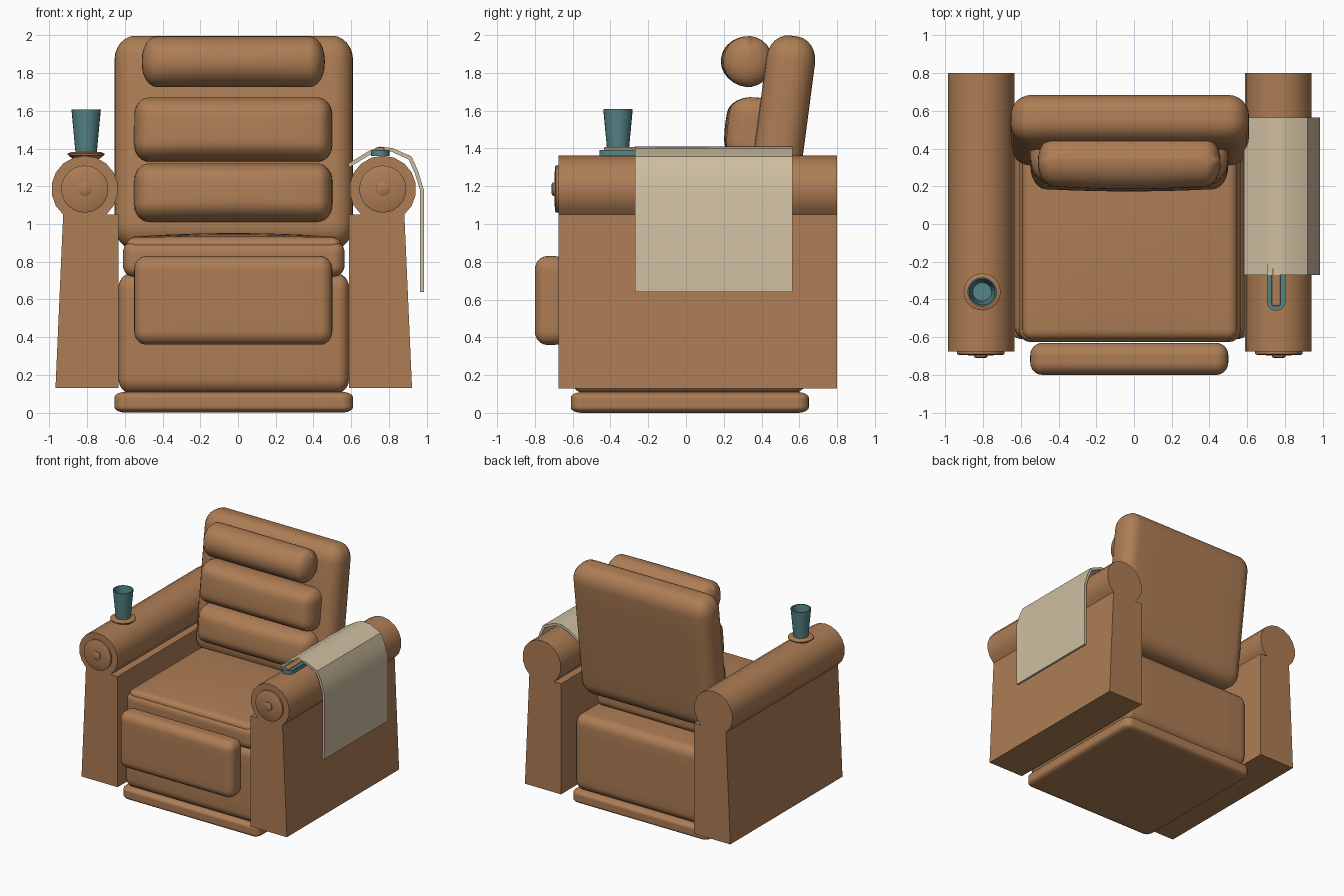
import bpy, bmesh, math
from mathutils import Vector

if "Cube" in bpy.data.objects:
    bpy.data.objects.remove(bpy.data.objects["Cube"])

CX = -0.0225          # centre line of the chair


def material(name, rgb):
    m = bpy.data.materials.new(name)
    m.diffuse_color = (*rgb, 1)
    m.use_nodes = True
    m.node_tree.nodes["Principled BSDF"].inputs["Base Color"].default_value = m.diffuse_color
    return m


LEATHER = material("tan leather", (0.42, 0.205, 0.09))
TEAL = material("teal", (0.09, 0.235, 0.245))
CLOTH = material("cream cloth", (0.62, 0.52, 0.355))


def finish(name, bm, mat, angle=35):
    bmesh.ops.recalc_face_normals(bm, faces=bm.faces)
    me = bpy.data.meshes.new(name)
    bm.to_mesh(me)
    bm.free()
    ob = bpy.data.objects.new(name, me)
    bpy.context.collection.objects.link(ob)
    me.materials.append(mat)
    bpy.ops.object.select_all(action='DESELECT')
    ob.select_set(True)
    bpy.context.view_layer.objects.active = ob
    bpy.ops.object.shade_smooth_by_angle(angle=math.radians(angle))
    return ob


def cushion(name, lo, hi, r, bulge=(0, 0, 0), lean=0):
    """Rounded box with a corner radius per axis; bulge domes the face on that side."""
    lo, hi = Vector(lo), Vector(hi)
    half, mid = (hi - lo) / 2, (hi + lo) / 2
    bm = bmesh.new()
    bmesh.ops.create_cube(bm, size=2)
    bmesh.ops.subdivide_edges(bm, edges=bm.edges, cuts=11, use_grid_fill=True)
    for v in bm.verts:
        c = v.co.copy()
        core, d = Vector(), Vector()
        for i in range(3):
            a, s = abs(c[i]), math.copysign(1, c[i])
            core[i] = s * min(a * 2, 1) * (half[i] - r[i])
            d[i] = s * math.tan(max(0, a * 2 - 1) * math.pi / 4)
        d.normalize()
        p = core + Vector(d[i] * r[i] for i in range(3))
        for i in range(3):
            if bulge[i] and p[i] * bulge[i] > 0:
                j, k = (i + 1) % 3, (i + 2) % 3
                p[i] += bulge[i] * (1 - (p[j] / half[j]) ** 2) * (1 - (p[k] / half[k]) ** 2)
        v.co = p
    ob = finish(name, bm, LEATHER, 50)
    ob.location = mid
    ob.rotation_euler.x = -math.radians(lean)
    return ob


def extrude_profile(name, pts, y0, y1, mat):
    """Extrude an (x, z) outline along y."""
    bm = bmesh.new()
    f = bm.faces.new([bm.verts.new((x, y0, z)) for x, z in pts])
    ext = bmesh.ops.extrude_face_region(bm, geom=[f])
    for v in ext["geom"]:
        if isinstance(v, bmesh.types.BMVert):
            v.co.y = y1
    return finish(name, bm, mat)


def lathe(name, profile, origin, mat, forward=False, n=24):
    """Revolve an (r, h) profile about z, or about -y when forward is set."""
    bm = bmesh.new()
    rings = []
    for r, h in profile:
        ring = []
        for k in range(n):
            t = 2 * math.pi * k / n
            x, y = r * math.cos(t), r * math.sin(t)
            p = Vector((x, -h, y)) if forward else Vector((x, y, h))
            ring.append(bm.verts.new(p + Vector(origin)))
        rings.append(ring)
    for a, b in zip(rings, rings[1:]):
        for k in range(n):
            bm.faces.new((a[k], a[(k + 1) % n], b[(k + 1) % n], b[k]))
    bm.faces.new(rings[0])
    bm.faces.new(rings[-1])
    return finish(name, bm, mat)


# Plinth, body, seat and footrest
cushion("plinth", (-0.655, -0.61, 0.0), (0.61, 0.65, 0.11), (0.06, 0.06, 0.03))
cushion("body", (-0.635, -0.61, 0.105), (0.59, 0.64, 0.735), (0.06, 0.07, 0.08))
cushion("seat_cushion", (-0.61, -0.625, 0.72), (0.565, 0.40, 0.91), (0.06, 0.06, 0.06))
cushion("seat_top", (-0.59, -0.61, 0.84), (0.545, 0.40, 0.93), (0.05, 0.05, 0.035), (0, 0, 0.022))
cushion("footrest", (-0.55, -0.80, 0.36), (0.50, -0.63, 0.83), (0.065, 0.065, 0.07))

# Leaning back with its pillows
cushion("backrest", (-0.655, 0.367, 0.862), (0.61, 0.627, 2.0), (0.11, 0.11, 0.13), lean=7.5)
cushion("lower_back_pillow", (-0.55, 0.195, 1.01), (0.50, 0.47, 1.32), (0.08, 0.12, 0.09), (0, -0.02, 0), 6)
cushion("middle_back_pillow", (-0.55, 0.225, 1.33), (0.50, 0.50, 1.67), (0.08, 0.12, 0.09), (0, -0.02, 0), 6)
cushion("headrest", (-0.51, 0.205, 1.725), (0.46, 0.455, 1.995), (0.08, 0.125, 0.125), (0, -0.02, 0), 6)

# Arms: tapered panel with a rolled top, and a turned button on the front
R, ZC, AX = 0.177, 1.185, 0.79
for side, word in ((-1, "left"), (1, "right")):
    pts = [(0.945, 0.13), (0.612, 0.13), (0.612, 1.05)]
    for k in range(15):
        a = math.radians(229.7 - 279.4 * k / 14)
        pts.append((AX + R * math.cos(a), ZC + R * math.sin(a)))
    extrude_profile(word + "_arm", [(CX + side * x, z) for x, z in pts], -0.675, 0.80, LEATHER)
    lathe(word + "_arm_button",
          [(0.125, -0.01), (0.125, 0.014), (0.115, 0.019), (0.036, 0.022), (0.036, 0.03), (0.025, 0.036)],
          (CX + side * AX, -0.675, ZC), LEATHER, forward=True)

# Cup on a coaster
lathe("coaster", [(0.06, -0.02), (0.085, 0.0), (0.098, 0.01), (0.098, 0.016), (0.075, 0.026)],
      (-0.805, -0.36, 1.357), LEATHER)
lathe("cup", [(0.056, 0.0), (0.078, 0.235), (0.07, 0.235), (0.05, 0.02)],
      (-0.805, -0.36, 1.373), TEAL)

# Throw draped over the right arm
outer = [(0.582, 1.318), (0.69, 1.385), (0.75, 1.41), (0.82, 1.402), (0.92, 1.358),
         (0.955, 1.28), (0.985, 1.18), (0.985, 0.64)]
inner = [(0.965, 0.64), (0.965, 1.18), (0.937, 1.27), (0.905, 1.342), (0.815, 1.383),
         (0.755, 1.39), (0.70, 1.367), (0.59, 1.30)]
extrude_profile("throw", outer + inner, -0.27, 0.565, CLOTH)

# Remote control: capsule-shaped case with a raised strip
bm = bmesh.new()
ring = []
for k in range(16):
    a = 2 * math.pi * (k + 0.5) / 16
    ring.append(bm.verts.new((0.753 + 0.05 * math.cos(a),
                              -0.32 + math.copysign(0.09, math.sin(a)) + 0.05 * math.sin(a), 1.36)))
base = bm.faces.new(ring)
for v in bmesh.ops.extrude_face_region(bm, geom=[base])["geom"]:
    if isinstance(v, bmesh.types.BMVert):
        v.co.z = 1.393
finish("remote_case", bm, TEAL)
cushion("remote_strip", (0.73, -0.435, 1.38), (0.776, -0.23, 1.407), (0.01, 0.01, 0.008))
